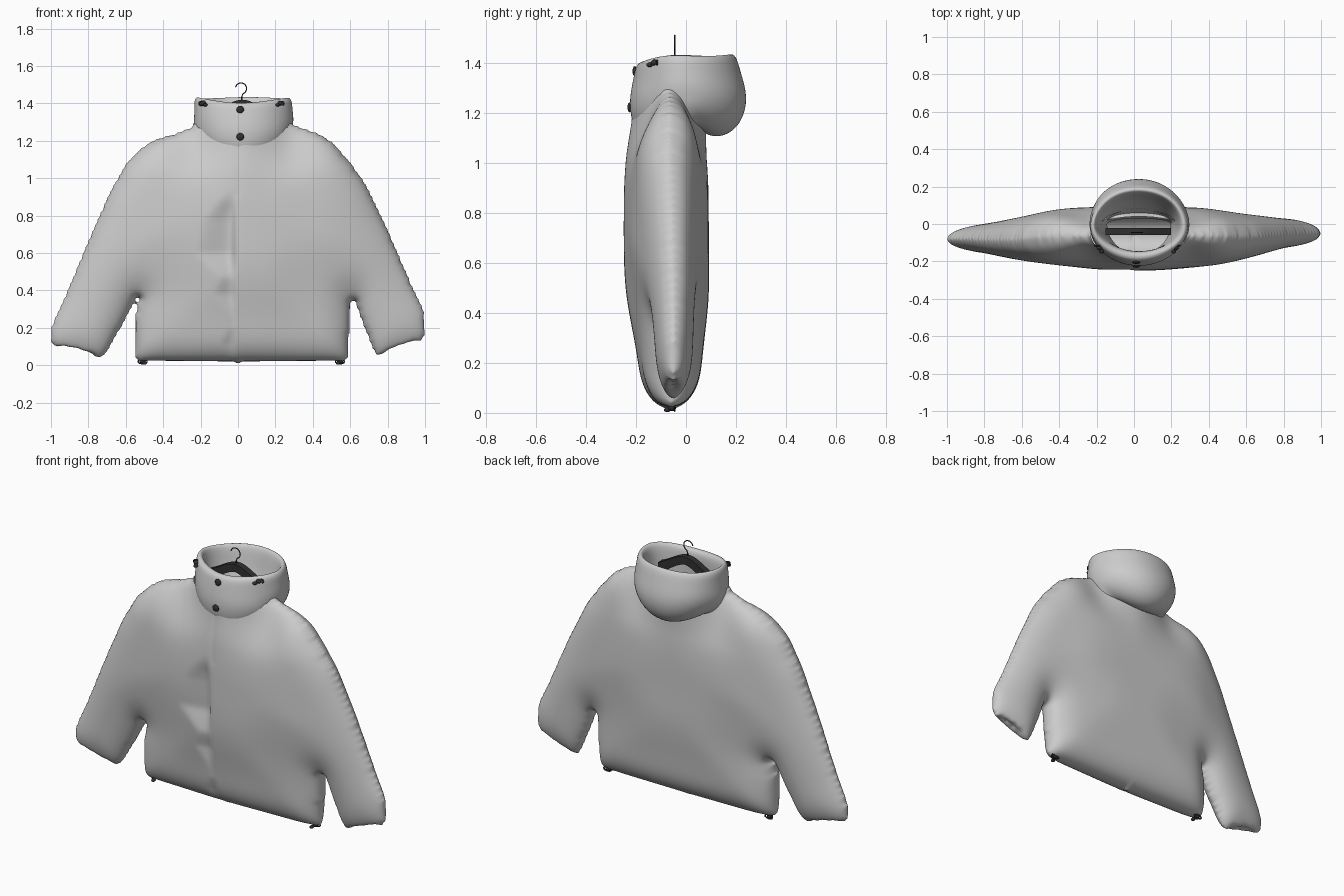
import bpy, bmesh, math
from mathutils import Vector

if "Cube" in bpy.data.objects:
    bpy.data.objects.remove(bpy.data.objects["Cube"])

dark = bpy.data.materials.new("dark_plastic")
dark.diffuse_color = (0.03, 0.03, 0.03, 1)
dark.use_nodes = True
dark.node_tree.nodes["Principled BSDF"].inputs["Base Color"].default_value = dark.diffuse_color


def finish(name, bm, subsurf=0, mat=None, smooth=0):
    bmesh.ops.recalc_face_normals(bm, faces=bm.faces)
    me = bpy.data.meshes.new(name)
    bm.to_mesh(me)
    bm.free()
    for p in me.polygons:
        p.use_smooth = True
    ob = bpy.data.objects.new(name, me)
    bpy.context.collection.objects.link(ob)
    if smooth:
        m = ob.modifiers.new("Smooth", 'SMOOTH')
        m.factor, m.iterations = .5, smooth
    if subsurf:
        m = ob.modifiers.new("Subsurf", 'SUBSURF')
        m.levels = m.render_levels = subsurf
    if mat:
        me.materials.append(mat)
    return ob


def step(a, b, t):
    t = max(0, min(1, (t - a) / (b - a)))
    return t * t * (3 - 2 * t)


def lerp_table(table, z):
    for (z0, v0), (z1, v1) in zip(table, table[1:]):
        if z0 <= z <= z1:
            return v0 + (v1 - v0) * (z - z0) / (z1 - z0)
    return None


# Jacket front outline (x, z); the neck runs on upward and is cut open later
OUT = [Vector(p) for p in [
    (-.22, 1.6), (-.22, 1.34), (-.25, 1.28), (-.32, 1.25), (-.44, 1.215), (-.51, 1.175), (-.605, 1.08),
    (-.695, .92), (-.805, .67), (-.935, .36), (-1.008, .2), (-1.008, .115), (-.97, .088), (-.86, .06),
    (-.75, .035), (-.71, .046), (-.62, .2), (-.53, .37), (-.555, .28), (-.558, .035), (-.53, .015),
    (0, .008), (.57, .015), (.598, .035), (.609, .37), (.65, .25), (.725, .063), (.755, .04),
    (.87, .078), (.985, .125), (1.008, .16), (.998, .3), (.935, .43), (.805, .73), (.695, .96),
    (.605, 1.09), (.5, 1.205), (.42, 1.25), (.29, 1.295), (.27, 1.35), (.27, 1.6)]]
EDGES = list(zip(OUT, OUT[1:] + OUT[:1]))


def inside(p):
    hit = False
    for a, b in EDGES:
        if (a.y > p.y) != (b.y > p.y) and p.x < a.x + (b.x - a.x) * (p.y - a.y) / (b.y - a.y):
            hit = not hit
    return hit


def nearest(p):
    best, bd = None, 9
    for a, b in EDGES:
        e = b - a
        q = a + e * max(0, min(1, (p - a).dot(e) / e.length_squared))
        d = (p - q).length
        if d < bd:
            best, bd = q, d
    return best, bd


def in_neck(p, grow=0):
    u = abs(p.x - .025)
    return u < .24 + grow and p.y > 1.2 + .08 * (u / .24) ** 2 - grow


# Jacket shell: outline filled with a grid, inflated to front and back sheets
S = .0165
pos = lambda i, j: Vector((i * S, j * S))
corners = lambda c: [(c[0], c[1]), (c[0] + 1, c[1]), (c[0] + 1, c[1] + 1), (c[0], c[1] + 1)]
around = lambda k: [(k[0] - 1, k[1]), (k[0] + 1, k[1]), (k[0], k[1] - 1), (k[0], k[1] + 1)]


def tally():
    n = {}
    for c in cells:
        for k in corners(c):
            n[k] = n.get(k, 0) + 1
    return n


cells = {(i, j) for i in range(-62, 62) for j in range(0, 80)
         if inside(pos(i + .5, j + .5)) and not in_neck(pos(i + .5, j + .5))}
for _ in range(3):
    count = tally()
    cells = {c for c in cells if any(count[k] == 4 for k in corners(c))}
count = tally()

# Rim points lie on the outline, the grid relaxes towards them
P = {k: pos(*k) for k in count}
rim, fixed = set(), set()
for k, n in count.items():
    q, d = nearest(P[k])
    if n < 4 and in_neck(P[k], .02) and d > .012:
        fixed.add(k)
    elif n < 4:
        rim.add(k)
        P[k] = q
for _ in range(10):
    new = {}
    for k, p in P.items():
        near = [P[m] for m in around(k) if m in P and (k not in rim or m in rim)]
        if k in fixed or not near:
            new[k] = p
            continue
        q = (p + sum(near, Vector((0, 0))) / len(near)) / 2
        new[k] = nearest(q)[0] if k in rim else q
    P = new
U = {}
for k, p in P.items():
    d = 0 if k in rim else nearest(p)[1]
    t = min(d / .16, 1)
    h = .128 * math.sqrt(1 - (1 - t) ** 2) + .042 * step(0, .5, d)
    h *= 1 - .42 * step(.35, 1, abs(p.x))
    h *= .9 + .1 * step(.2, .6, p.y)
    u = abs(p.x - .026)
    h *= 1 - .5 * step(.95, 1.25, p.y) * min(1, (u / .24) ** 2) * (1 - step(.26, .5, u))
    U[k] = h * h
for _ in range(12):
    U = {k: u if count[k] < 4 else sum(U[m] for m in around(k)) / 4 for k, u in U.items()}

# Crumpled closure: left edge of the fold by height
FOLD = [(.04, -.04), (.12, -.08), (.2, -.03), (.3, -.06), (.38, -.12), (.47, -.08),
        (.6, -.23), (.66, -.21), (.78, -.17), (.88, -.09), (.97, -.015)]
CENTRE = -.01
bm = bmesh.new()
front, back = {}, {}
for k, p in P.items():
    x, z, h = p.x, p.y, math.sqrt(U[k])
    yc = -.063 - .016 * step(.1, .7, z) * (1 - step(.5, 1, abs(x))) + .015 * step(1, 1.25, z)
    yc += (.012 if x > 0 else -.018) * step(.4, .85, abs(x))      # one sleeve hangs further forward
    if k in rim:
        if z < .14 and .76 < abs(x) < .98:      # recessed cuff opening
            z += .06 * math.sin(math.pi * (abs(x) - .76) / .22)
        front[k] = back[k] = bm.verts.new((x, yc, z))
        continue
    yf, xf = yc - h * (1 - .1 * step(.05, .4, abs(x))), x
    e = lerp_table(FOLD, z)
    if e is not None and abs(x - CENTRE) < S / 2:
        xf = CENTRE
    elif e is not None and e < x < CENTRE:
        yf += min(.05, .2 * (CENTRE - e)) * (1 - step(.82, .95, z)) * step(e, CENTRE, x + .02)
    elif z > .9 and abs(x - .005) < .009:
        yf += .006
    front[k] = bm.verts.new((xf, yf, z))
    back[k] = bm.verts.new((x, yc + h, z))
for c in cells:
    ks = corners(c)
    bm.faces.new([front[k] for k in ks])
    bm.faces.new([back[k] for k in reversed(ks)])
finish("jacket_shell", bm, 1, smooth=4)

# Collar and hanging hood: rows of (front y, front z, side radius, side z, back y, back z)
ROWS = [(-.17, 1.06, .19, 1.12, .04, 1.17), (-.208, 1.13, .235, 1.19, .07, 1.11),
        (-.226, 1.21, .258, 1.23, .15, 1.098), (-.224, 1.27, .266, 1.27, .225, 1.155),
        (-.215, 1.32, .268, 1.31, .25, 1.26), (-.205, 1.37, .262, 1.37, .222, 1.35),
        (-.195, 1.402, .262, 1.415, .205, 1.415), (-.17, 1.41, .245, 1.437, .185, 1.437),
        (-.148, 1.395, .226, 1.42, .165, 1.42), (-.145, 1.34, .215, 1.35, .15, 1.34),
        (-.15, 1.26, .2, 1.26, .125, 1.24), (-.16, 1.14, .18, 1.14, .05, 1.14),
        (-.16, 1.02, .17, 1.02, .03, 1.02)]
N = 40
bm = bmesh.new()
rings = []
for r, (fy, fz, sr, sz, by, bz) in enumerate(ROWS):
    ring = []
    for i in range(N):
        a = math.tau * i / N
        c, s = math.cos(a), math.sin(a)
        y, zz = (by, bz) if s > 0 else (-fy, fz)
        w = s * s
        wob = .006 * math.sin(3 * a + .5 * r) * (1 if 3 < r < 10 else 0)
        ring.append(bm.verts.new((.026 + (sr + wob) * c, y * s, sz * (1 - w) + zz * w + wob * .6)))
    rings.append(ring)
for r0, r1 in zip(rings, rings[1:]):
    for i in range(N):
        bm.faces.new((r0[i], r0[(i + 1) % N], r1[(i + 1) % N], r1[i]))
finish("collar_hood", bm, 2)


# Small dark fittings
def lump(name, loc, size):
    bpy.ops.mesh.primitive_uv_sphere_add(segments=16, ring_count=10, radius=1, location=loc)
    ob = bpy.context.object
    ob.name, ob.scale = name, size
    ob.data.materials.append(dark)
    bpy.ops.object.shade_smooth()


def wire(name, pts, r):
    cu = bpy.data.curves.new(name, 'CURVE')
    cu.dimensions, cu.bevel_depth, cu.bevel_resolution = '3D', r, 2
    sp = cu.splines.new('POLY')
    sp.points.add(len(pts) - 1)
    for q, p in zip(sp.points, pts):
        q.co = (*p, 1)
    cu.materials.append(dark)
    bpy.context.collection.objects.link(bpy.data.objects.new(name, cu))


def toggle(name, x, y, z, side):
    lump(name + "_body", (x, y, z), (.016, .015, .013))
    lump(name + "_end", (x - side * .01, y - .02, z - .008), (.012, .014, .009))
    wire(name + "_cord", [(x + side * .025 * math.cos(t * .7), y + .01, z + .012 * math.sin(t * .7))
                          for t in range(10)], .004)


lump("upper_button", (.012, -.205, 1.367), (.02, .009, .02))
lump("lower_button", (.012, -.225, 1.222), (.02, .009, .02))
toggle("left_neck_toggle", -.185, -.125, 1.4, -1)
toggle("right_neck_toggle", .222, -.125, 1.4, 1)
toggle("left_hem_toggle", -.51, -.055, .02, -1)
toggle("right_hem_toggle", .545, -.055, .02, 1)

# Hanger: arched bar and wire hook
bm = bmesh.new()
prev = None
for i in range(-12, 13):
    t = i / 12
    top = 1.42 - .085 * step(0, 1.25, abs(t))
    bot = top - .045 - .02 * abs(t)
    cur = [bm.verts.new((.022 + .175 * t, y, z)) for y, z in
           ((-.06, top), (-.022, top), (-.022, bot), (-.06, bot))]
    if prev:
        for n in range(4):
            bm.faces.new((prev[n], prev[(n + 1) % 4], cur[(n + 1) % 4], cur[n]))
    if abs(i) == 12:
        bm.faces.new(cur)
    prev = cur
bar = finish("hanger_bar", bm, 0, dark)
bpy.ops.object.select_all(action='DESELECT')
bpy.context.view_layer.objects.active = bar
bar.select_set(True)
bpy.ops.object.shade_smooth_by_angle()
hook = [(.02, -.045, 1.41), (.02, -.045, 1.435)]
hook += [(.016 + .03 * math.cos(a), -.045, 1.48 + .03 * math.sin(a))
         for a in [math.radians(-70 + 14 * n) for n in range(18)]]
wire("hanger_hook", hook, .003)
